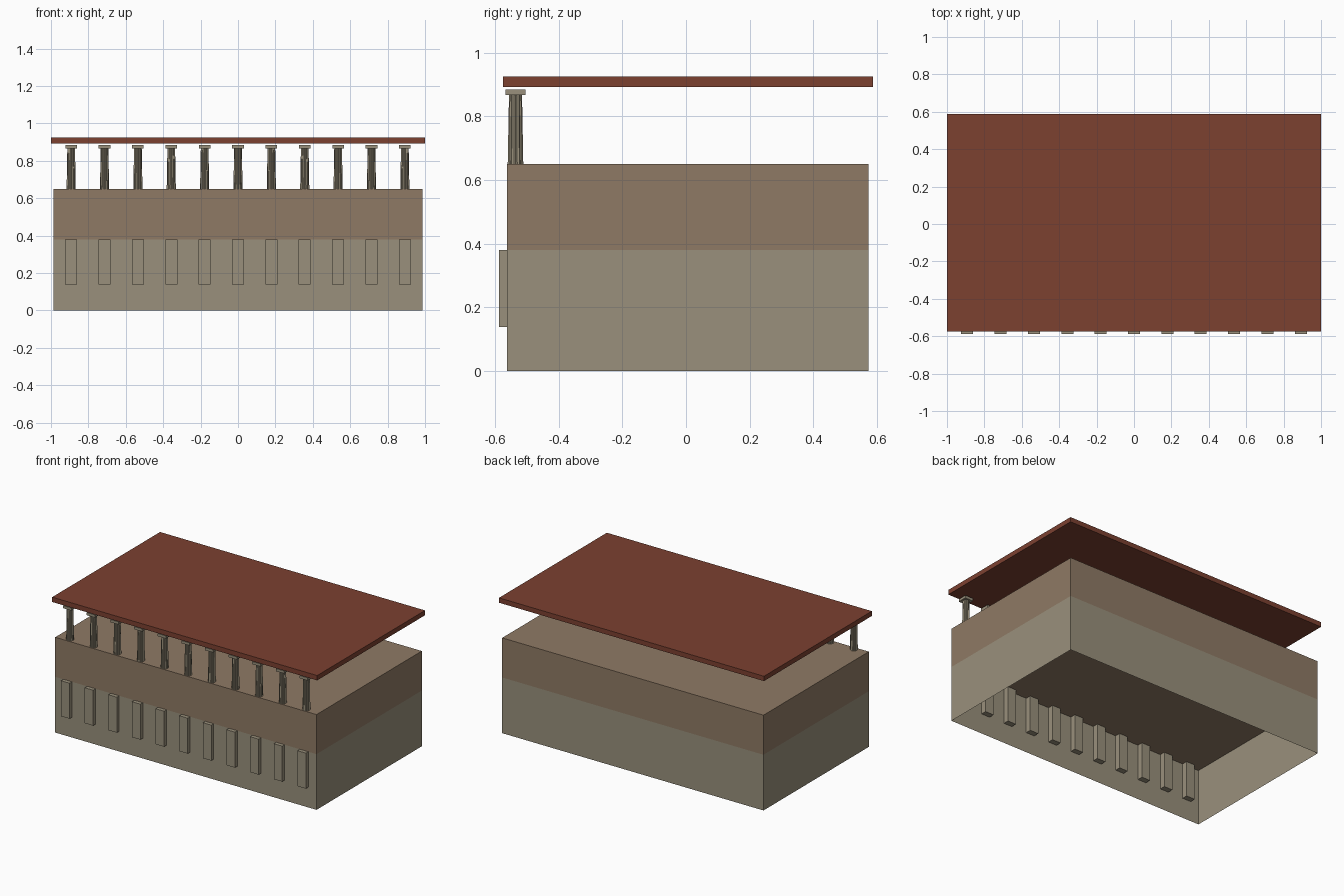
import bpy, bmesh, math

if "Cube" in bpy.data.objects:
    bpy.data.objects.remove(bpy.data.objects["Cube"])


def material(name, rgb):
    m = bpy.data.materials.new(name)
    m.diffuse_color = (*rgb, 1)
    m.use_nodes = True
    m.node_tree.nodes["Principled BSDF"].inputs["Base Color"].default_value = m.diffuse_color
    return m


STONE = material("stone", (0.32, 0.28, 0.20))
PLASTER = material("plaster", (0.275, 0.195, 0.13))
TILE = material("roof_tile", (0.20, 0.052, 0.03))


def finish(name, bm, mat):
    bmesh.ops.recalc_face_normals(bm, faces=bm.faces)
    me = bpy.data.meshes.new(name)
    bm.to_mesh(me)
    bm.free()
    me.materials.append(mat)
    ob = bpy.data.objects.new(name, me)
    bpy.context.collection.objects.link(ob)
    return ob


def add_box(bm, lo, hi):
    verts = bmesh.ops.create_cube(bm, size=1)["verts"]
    for v in verts:
        v.co = [l + (c + 0.5) * (h - l) for l, h, c in zip(lo, hi, v.co)]


def box(name, lo, hi, mat, open_ends=False):
    bm = bmesh.new()
    add_box(bm, lo, hi)
    if open_ends:
        bm.normal_update()
        caps = [f for f in bm.faces if abs(f.normal.z) > 0.5]
        bmesh.ops.delete(bm, geom=caps, context="FACES_ONLY")
    return finish(name, bm, mat)


def fluted_shaft(bm, x, y, z0, z1, r0, r1, flutes=12):
    n = flutes * 2
    rings = []
    for z, r in ((z0, r0), (z1, r1)):
        ring = []
        for i in range(n):
            a = math.tau * i / n
            k = r * (1 if i % 2 == 0 else 0.87)
            ring.append(bm.verts.new((x + k * math.cos(a), y + k * math.sin(a), z)))
        rings.append(ring)
    for i in range(n):
        j = (i + 1) % n
        bm.faces.new((rings[0][i], rings[0][j], rings[1][j], rings[1][i]))
    bm.faces.new(rings[0][::-1])
    bm.faces.new(rings[1])


# Open-bottomed lower storey, solid upper storey, flat roof
box("lower_walls", (-0.986, -0.562, 0), (0.986, 0.573, 0.38), STONE, open_ends=True)
box("upper_storey", (-0.986, -0.562, 0.38), (0.986, 0.573, 0.65), PLASTER)
box("roof", (-1, -0.575, 0.892), (1, 0.588, 0.925), TILE)

# Eleven pilasters through the front wall, with columns above them
COUNT, STEP, HALF = 11, 0.1784, 0.032
COL_Y = -0.536
for i in range(COUNT):
    x = (i - (COUNT - 1) / 2) * STEP
    box(f"pilaster_{i + 1}", (x - HALF, -0.588, 0.138), (x + HALF, -0.524, 0.38), STONE)
    bm = bmesh.new()
    fluted_shaft(bm, x, COL_Y, 0.65, 0.868, 0.0245, 0.0205)
    add_box(bm, (x - 0.031, COL_Y - 0.031, 0.867), (x + 0.031, COL_Y + 0.031, 0.885))
    finish(f"column_{i + 1}", bm, STONE)
